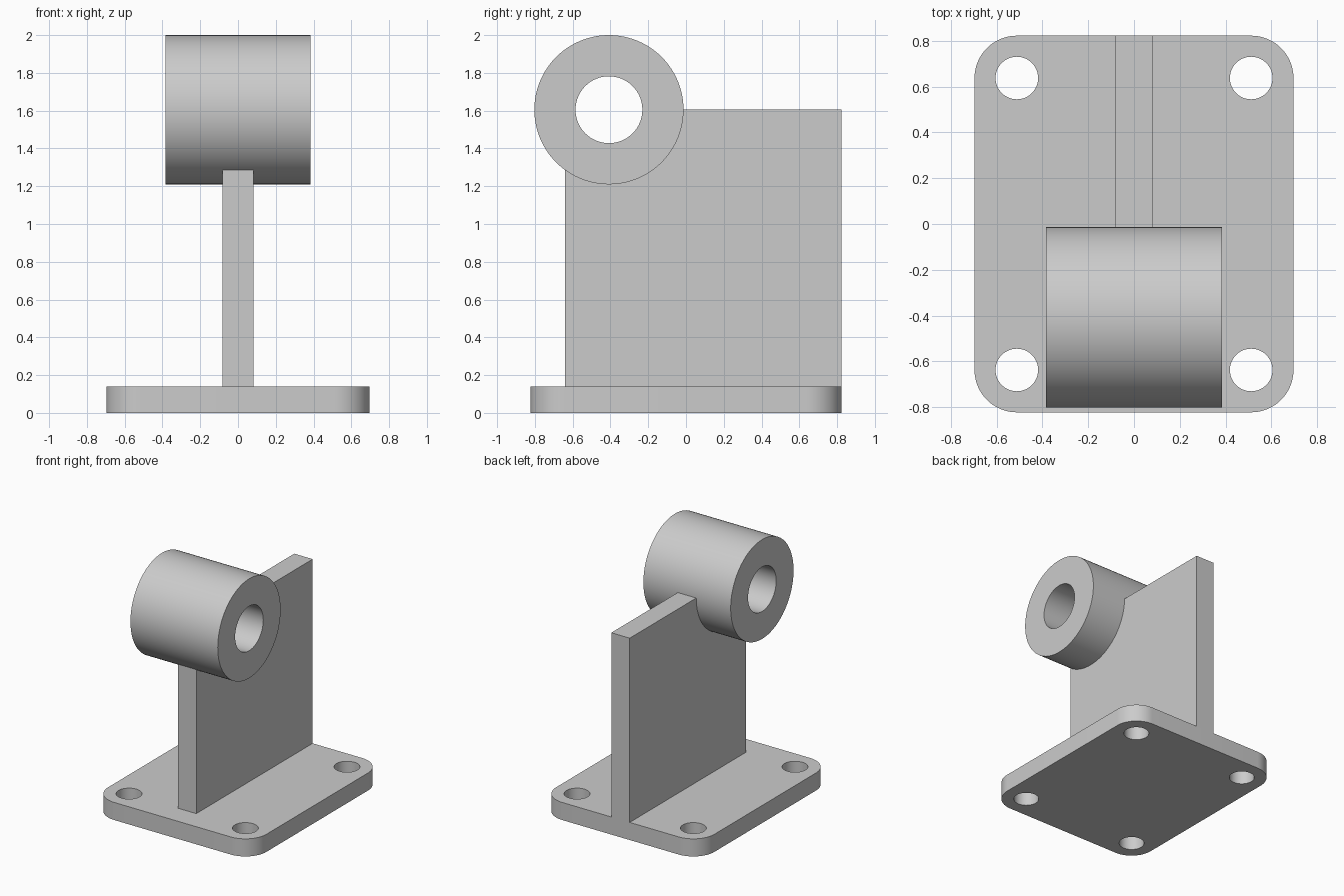
import bpy
import bmesh
from math import sin, cos, pi, radians, acos
from mathutils import Matrix

cube = bpy.data.objects.get("Cube")
if cube:
    bpy.data.objects.remove(cube, do_unlink=True)

metal = bpy.data.materials.new("plain grey")
metal.use_nodes = True
grey = (0.6, 0.6, 0.6, 1)
metal.diffuse_color = grey
metal.node_tree.nodes["Principled BSDF"].inputs["Base Color"].default_value = grey


def arc(cx, cy, r, start, end, steps):
    """Points along an arc, both ends included."""
    return [(cx + r * cos(start + (end - start) * i / steps),
             cy + r * sin(start + (end - start) * i / steps)) for i in range(steps + 1)]


def circle(cx, cy, r, steps=64):
    return arc(cx, cy, r, 0, 2 * pi, steps)[:-1]


def extrude_profile(name, loops, low, high, turn=Matrix()):
    """Fill an outline with holes, extrude it from low to high, then turn it."""
    bm = bmesh.new()
    edges = []
    for loop in loops:
        verts = [bm.verts.new((x, y, low)) for x, y in loop]
        edges += [bm.edges.new((v, verts[i - 1])) for i, v in enumerate(verts)]
    bmesh.ops.triangle_fill(bm, edges=edges, use_beauty=True, normal=(0, 0, 1))
    result = bmesh.ops.extrude_face_region(bm, geom=bm.faces[:], use_keep_orig=True)
    top = [g for g in result["geom"] if isinstance(g, bmesh.types.BMVert)]
    bmesh.ops.translate(bm, verts=top, vec=(0, 0, high - low))
    bmesh.ops.transform(bm, matrix=turn, verts=bm.verts[:])
    bmesh.ops.recalc_face_normals(bm, faces=bm.faces[:])
    mesh = bpy.data.meshes.new(name)
    bm.to_mesh(mesh)
    bm.free()
    mesh.materials.append(metal)
    obj = bpy.data.objects.new(name, mesh)
    bpy.context.collection.objects.link(obj)
    bpy.ops.object.select_all(action="DESELECT")
    obj.select_set(True)
    bpy.context.view_layer.objects.active = obj
    bpy.ops.object.shade_smooth_by_angle(angle=radians(30))
    return obj


# Shared sizes
HALF_Y, THICK = 0.823, 0.14
HOLE_X, HOLE_Y, CORNER = 0.512, 0.638, 0.185
BOSS_Y, BOSS_Z, BOSS_R = -0.408, 1.605, 0.395
WEB_FRONT = -0.64

# Base plate: rounded corners, each concentric with a bolt hole
corners = [(1, 1), (-1, 1), (-1, -1), (1, -1)]
outline = []
for i, (sx, sy) in enumerate(corners):
    outline += arc(sx * HOLE_X, sy * HOLE_Y, CORNER, i * pi / 2, (i + 1) * pi / 2, 16)
holes = [circle(sx * HOLE_X, sy * HOLE_Y, 0.093, 48) for sx, sy in corners]
extrude_profile("base_plate", [outline] + holes, 0, THICK)

# Side profiles are drawn in (y, z) and extruded along x
side = Matrix(((0, 0, 1, 0), (1, 0, 0, 0), (0, 1, 0, 0), (0, 0, 0, 1)))

# Upright web, cut to seat just inside the pivot sleeve
seat_r = BOSS_R - 0.004
seat_end = -acos((WEB_FRONT - BOSS_Y) / seat_r)
web = [(WEB_FRONT, THICK), (HALF_Y, THICK), (HALF_Y, BOSS_Z)]
web += arc(BOSS_Y, BOSS_Z, seat_r, 0, seat_end, 32)
extrude_profile("upright_web", [web], -0.081, 0.081, side)

# Pivot sleeve with a through bore
extrude_profile("pivot_sleeve",
                [circle(BOSS_Y, BOSS_Z, BOSS_R, 96), circle(BOSS_Y, BOSS_Z, 0.177, 64)],
                -0.384, 0.384, side)
